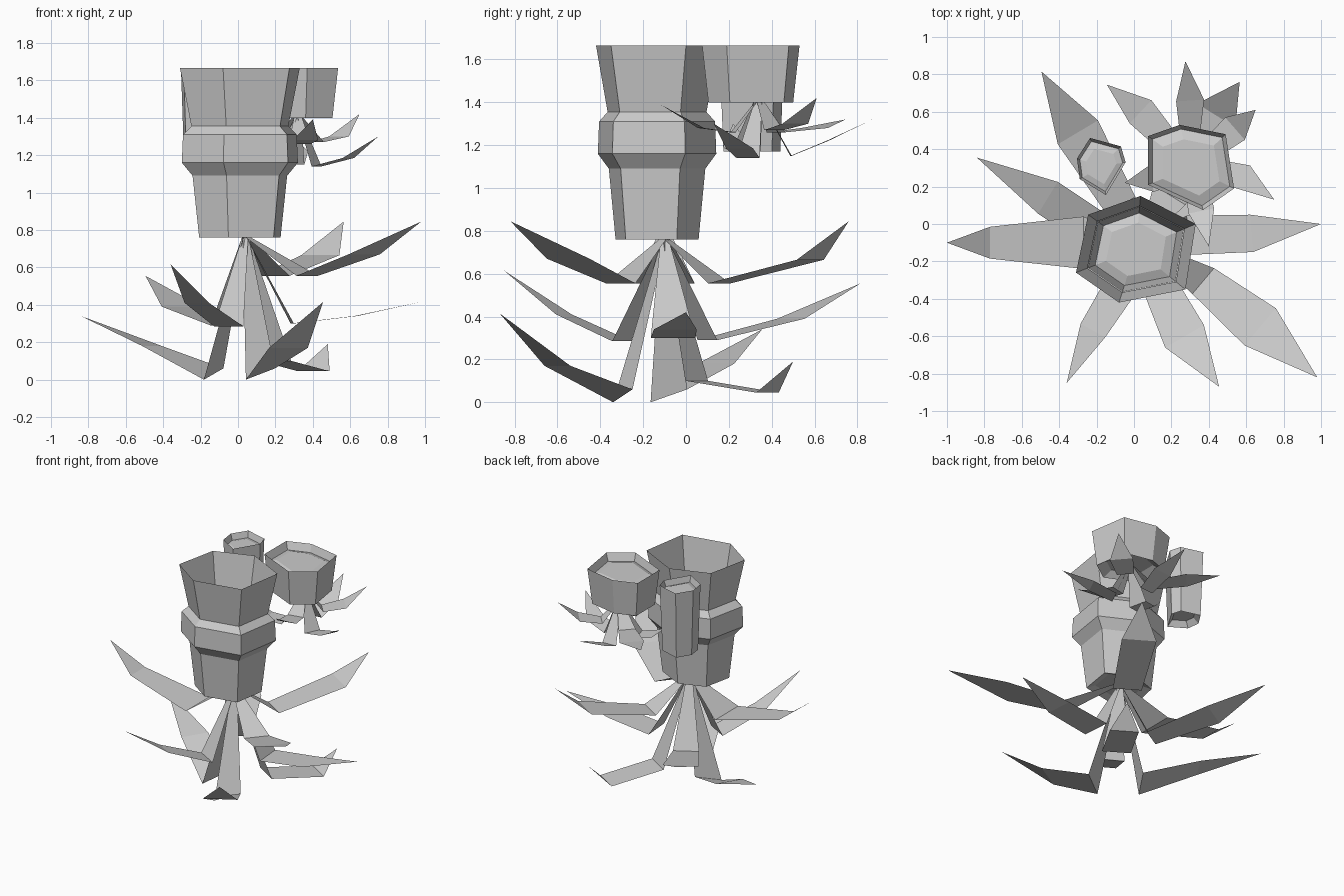
import bpy
from mathutils import Vector


def make(name, verts, faces):
    mesh = bpy.data.meshes.new(name)
    mesh.from_pydata(verts, [], faces)
    mesh.update()
    ob = bpy.data.objects.new(name, mesh)
    bpy.context.collection.objects.link(ob)
    return ob


def cup(name, outline, rings, closed_top):
    """Loft a six-sided outline through (scale, z) rings, with a floor and an optional top."""
    n = len(outline)
    cx = (min(p[0] for p in outline) + max(p[0] for p in outline)) / 2
    cy = (min(p[1] for p in outline) + max(p[1] for p in outline)) / 2
    verts = [(cx + (x - cx) * s, cy + (y - cy) * s, z)
             for s, z in rings for x, y in outline]
    faces = []
    for r in range(len(rings) - 1):
        for i in range(n):
            j = (i + 1) % n
            faces.append((r * n + i, r * n + j, r * n + n + j, r * n + n + i))
    last = (len(rings) - 1) * n
    faces.append(tuple(range(n))[::-1])
    if closed_top:
        faces.append(tuple(range(last, last + n)))
    return make(name, verts, faces)


def leaf(name, root, base, mid, tip, tilt=0.0):
    """Folded leaf: narrow at the root, wide at base and mid (x, y, z, width), pointed tip."""
    d = Vector((tip[0] - base[0], tip[1] - base[1], 0)).normalized()
    side = Vector((-d.y, d.x, 0))
    verts = []
    for (x, y, z, w), t in (((*root, 0.035), 0), (base, tilt), (mid, 0)):
        c = Vector((x, y, z))
        half = side * w / 2 + Vector((0, 0, t / 2))
        verts += [c + half, c - half]
    verts.append(Vector(tip))
    return make(name, verts, [(0, 1, 3, 2), (2, 3, 5, 4), (4, 5, 6)])


# Large cup with a bulging band, open and deep
big = [(0.035, 0.15), (-0.245, 0.05), (-0.31, -0.26),
       (-0.08, -0.42), (0.275, -0.35), (0.33, 0.0)]
cup("large_cup", big, [(0.5, 0.78), (0.68, 0.76), (0.79, 1.09), (0.97, 1.16),
                       (0.95, 1.31), (0.81, 1.355), (1.0, 1.665)], False)

# Medium and small cups, filled just below the rim
medium = [(0.075, 0.47), (0.075, 0.21), (0.37, 0.075),
          (0.535, 0.19), (0.49, 0.48), (0.245, 0.53)]
cup("medium_cup", medium, [(0.6, 1.44), (0.87, 1.40), (1.0, 1.665),
                           (0.9, 1.61), (0.66, 1.63)], True)
small = [(-0.235, 0.46), (-0.305, 0.35), (-0.29, 0.24),
         (-0.15, 0.155), (-0.045, 0.33), (-0.07, 0.415)]
cup("small_cup", small, [(0.6, 1.21), (0.87, 1.17), (1.0, 1.665),
                         (0.88, 1.62), (0.62, 1.63)], True)

# Lower leaves in three tiers under the large cup: base, mid, tip, base tilt
root = (0.04, -0.1, 0.77)
lower = [
    ((-0.27, -0.1, 0.555, 0.28), (-0.77, -0.1, 0.67, 0.17), (-1.0, -0.1, 0.845)),
    ((0.37, -0.305, 0.555, 0.18), (0.675, -0.55, 0.67, 0.26), (0.98, -0.82, 0.845)),
    ((0.19, 0.155, 0.555, 0.2), (0.44, 0.58, 0.665, 0.24), (0.565, 0.76, 0.845)),
    ((-0.07, 0.1, 0.29, 0.18), (-0.3, 0.49, 0.39, 0.25), (-0.495, 0.815, 0.555)),
    ((-0.05, -0.3, 0.285, 0.18), (-0.22, -0.57, 0.41, 0.15), (-0.36, -0.85, 0.615)),
    ((0.29, -0.06, 0.3, 0.21), (0.63, -0.05, 0.34, 0.2), (1.0, 0.0, 0.42)),
    ((-0.13, -0.08, 0.03, 0.2), (-0.46, 0.14, 0.18, 0.2), (-0.84, 0.355, 0.34), -0.06),
    ((0.12, -0.295, 0.03, 0.18), (0.27, -0.6, 0.17, 0.24), (0.455, -0.87, 0.415), 0.06),
    ((0.2, 0.05, 0.1, 0.2), (0.405, 0.38, 0.045, 0.2), (0.48, 0.5, 0.19)),
]
for i, parts in enumerate(lower):
    leaf(f"lower_leaf_{i + 1}", root, *parts)

# Small leaves under the medium cup
root = (0.32, 0.34, 1.42)
upper = [
    ((0.3, 0.49, 1.15, 0.11), (0.3, 0.66, 1.22, 0.15), (0.275, 0.87, 1.32)),
    ((0.42, 0.41, 1.27, 0.12), (0.54, 0.51, 1.3, 0.16), (0.65, 0.61, 1.42)),
    ((0.42, 0.29, 1.14, 0.12), (0.59, 0.25, 1.185, 0.14), (0.75, 0.13, 1.3)),
    ((0.33, 0.22, 1.26, 0.12), (0.36, 0.07, 1.28, 0.14), (0.4, -0.12, 1.39)),
    ((0.2, 0.28, 1.17, 0.14), (0.09, 0.24, 1.19, 0.14), (-0.05, 0.22, 1.3)),
    ((0.2, 0.42, 1.26, 0.12), (0.035, 0.6, 1.28, 0.17), (-0.145, 0.745, 1.32)),
]
for i, parts in enumerate(upper):
    leaf(f"upper_leaf_{i + 1}", root, *parts)
